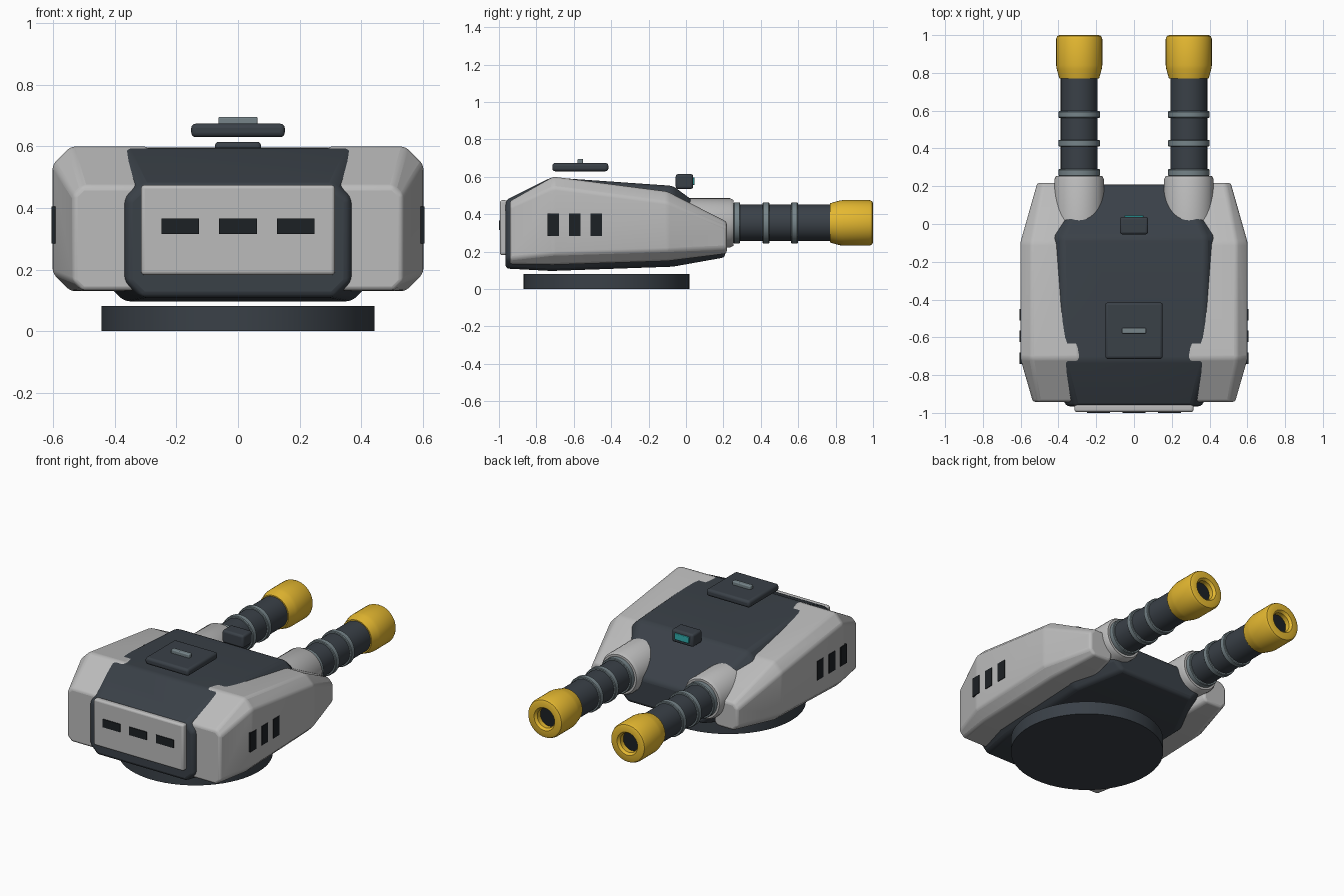
import bpy, bmesh, math
from mathutils import Matrix

if "Cube" in bpy.data.objects:
    bpy.data.objects.remove(bpy.data.objects["Cube"])


def mat(name, c):
    m = bpy.data.materials.new(name)
    m.diffuse_color = (*c, 1)
    m.use_nodes = True
    m.node_tree.nodes["Principled BSDF"].inputs["Base Color"].default_value = m.diffuse_color
    return m


LIGHT = mat("light_grey", (0.5, 0.5, 0.5))
DARK = mat("dark_grey", (0.042, 0.052, 0.064))
BLACK = mat("black", (0.012, 0.015, 0.018))
STEEL = mat("steel", (0.18, 0.23, 0.25))
YELLOW = mat("yellow", (0.78, 0.48, 0.03))
CYAN = mat("cyan", (0.03, 0.42, 0.42))


def finish(name, bm, material, bevel=0.0):
    bmesh.ops.recalc_face_normals(bm, faces=bm.faces)
    me = bpy.data.meshes.new(name)
    bm.to_mesh(me)
    bm.free()
    ob = bpy.data.objects.new(name, me)
    bpy.context.collection.objects.link(ob)
    me.materials.append(material)
    if bevel:
        b = ob.modifiers.new("bevel", 'BEVEL')
        b.width, b.segments, b.limit_method = bevel, 3, 'ANGLE'
        b.angle_limit = math.radians(15)
    bpy.ops.object.select_all(action='DESELECT')
    bpy.context.view_layer.objects.active = ob
    ob.select_set(True)
    bpy.ops.object.shade_smooth_by_angle(angle=math.radians(32))
    return ob


def box(name, x, y, z, material, bevel=0.0):
    bm = bmesh.new()
    bmesh.ops.create_cube(bm, size=1)
    for v in bm.verts:
        for i, (a, b) in enumerate((x, y, z)):
            v.co[i] = (a + b) / 2 + v.co[i] * (b - a)
    return finish(name, bm, material, bevel)


def bridge(bm, loops, closed=False):
    n = len(loops[0])
    pairs = list(zip(loops, loops[1:]))
    if closed:
        pairs.append((loops[-1], loops[0]))
    for a, b in pairs:
        for i in range(n):
            j = (i + 1) % n
            bm.faces.new((a[i], a[j], b[j], b[i]))
    if not closed:
        bm.faces.new(loops[0])
        bm.faces.new(loops[-1])


def loft(name, sections, material, bevel, side=1):
    """Sections: y, x0, x1, z0, z1, inner chamfer, outer chamfer."""
    bm = bmesh.new()
    loops = []
    for y, x0, x1, z0, z1, ci, co in sections:
        pts = [(x0 + ci, z0), (x1 - co, z0), (x1, z0 + co), (x1, z1 - co),
               (x1 - co, z1), (x0 + ci, z1), (x0, z1 - ci), (x0, z0 + ci)]
        loops.append([bm.verts.new((side * x, y, z)) for x, z in pts])
    bridge(bm, loops)
    return finish(name, bm, material, bevel)


def lathe(name, profile, x, z, material, closed=False, n=40):
    """Revolve (radius, y) points around an axis parallel to y."""
    bm = bmesh.new()
    loops = [[bm.verts.new((x + r * math.cos(2 * math.pi * i / n), y,
                            z + r * math.sin(2 * math.pi * i / n)))
              for i in range(n)] for r, y in profile]
    bridge(bm, loops, closed)
    return finish(name, bm, material)


# turntable disc
bm = bmesh.new()
bmesh.ops.create_cone(bm, cap_ends=True, segments=64, radius1=0.443, radius2=0.443,
                      depth=0.082, matrix=Matrix.Translation((0, -0.425, 0.041)))
finish("turntable", bm, DARK)

# central hull
loft("hull", [(y, -w, w, a, b, c, c) for y, w, a, b, c in (
    (-0.965, 0.36, 0.11, 0.475, 0.05), (-0.72, 0.45, 0.097, 0.597, 0.08),
    (-0.07, 0.46, 0.12, 0.552, 0.08), (0.21, 0.32, 0.17, 0.345, 0.06))], DARK, 0.018)

# front panel with slots
box("front_panel", (-0.315, 0.315), (-0.995, -0.955), (0.182, 0.475), LIGHT, 0.012)
for i in (-1, 0, 1):
    box("front_slot", (i * 0.187 - 0.061, i * 0.187 + 0.061), (-1.0, -0.98),
        (0.315, 0.366), BLACK)

# roof hatch and handle
box("hatch", (-0.152, 0.152), (-0.715, -0.415), (0.63, 0.674), DARK, 0.015)
box("hatch_handle", (-0.064, 0.064), (-0.58, -0.55), (0.665, 0.696), STEEL, 0.006)

# sensor
box("sensor", (-0.075, 0.075), (-0.055, 0.038), (0.535, 0.615), DARK, 0.013)
box("sensor_lens", (-0.05, 0.05), (0.02, 0.046), (0.557, 0.597), CYAN, 0.004)

for s in (-1, 1):
    # side armour
    loft("side_armour", [
        (-0.942, 0.29, 0.535, 0.132, 0.47, 0.02, 0.03),
        (-0.71, 0.27, 0.602, 0.13, 0.601, 0.02, 0.058),
        (-0.10, 0.30, 0.602, 0.15, 0.522, 0.02, 0.058),
        (0.218, 0.35, 0.512, 0.19, 0.36, 0.02, 0.03)], LIGHT, 0.016, s)
    for y in (-0.71, -0.595, -0.48):
        box("side_vent", sorted((s * 0.585, s * 0.606)), (y - 0.03, y + 0.03),
            (0.285, 0.405), BLACK)

    # gun barrel, socket, rings and muzzle
    x, z = s * 0.29, 0.354
    lathe("barrel_socket", [(0.132, -0.1), (0.132, 0.235), (0.122, 0.255)], x, z, LIGHT)
    lathe("barrel", [(0.098, 0.1), (0.098, 0.87)], x, z, DARK)
    for y in (0.272, 0.428, 0.58):
        lathe("barrel_ring", [(0.106, y - 0.018), (0.11, y - 0.014),
                              (0.11, y + 0.014), (0.106, y + 0.018)], x, z, STEEL)
    lathe("muzzle", [(0.06, 0.85), (0.06, 0.985), (0.072, 1.0), (0.104, 1.0),
                     (0.116, 0.995), (0.122, 0.98), (0.122, 0.84), (0.119, 0.82),
                     (0.105, 0.77), (0.09, 0.77), (0.09, 0.85)], x, z, YELLOW, True)
    lathe("bore", [(0.061, 0.86), (0.061, 0.955)], x, z, BLACK)
